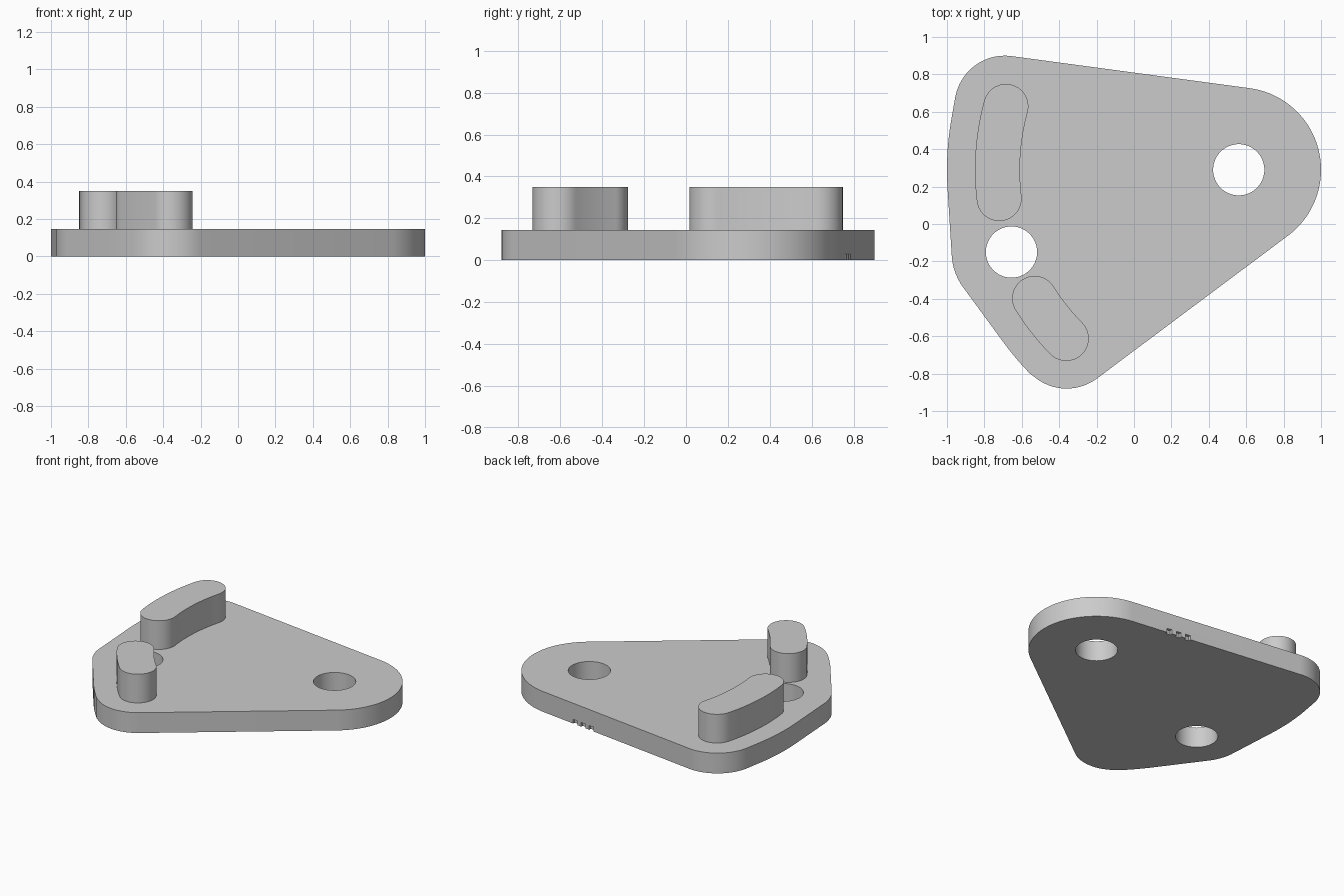
import bpy, bmesh, math
from mathutils import Vector
from mathutils.geometry import convex_hull_2d

cube = bpy.data.objects.get("Cube")
if cube:
    bpy.data.objects.remove(cube, do_unlink=True)

PLATE_TOP, LUG_TOP = 0.145, 0.35
PIVOT, SMALL_HOLE = Vector((0.56, 0.29)), Vector((-0.655, -0.15))
HOLE_R, LUG_R, RIM = 0.137, 0.12, 0.27
LUG_PATH_R = 1.29

grey = bpy.data.materials.new("plain grey")
grey.use_nodes = True
grey.diffuse_color = (0.6, 0.6, 0.6, 1)
grey.node_tree.nodes["Principled BSDF"].inputs["Base Color"].default_value = (0.6, 0.6, 0.6, 1)


def arc(centre, radius, start, end, steps=32):
    return [centre + radius * Vector((math.cos(a), math.sin(a)))
            for a in (start + (end - start) * i / steps for i in range(steps + 1))]


def circle(centre, radius, steps=72):
    return arc(centre, radius, 0, math.tau, steps)[:-1]


def prism(name, outline, z0, z1):
    """Extrude a counter-clockwise outline between two heights."""
    bm = bmesh.new()
    face = bm.faces.new([bm.verts.new((p.x, p.y, z0)) for p in outline])
    top = bmesh.ops.extrude_face_region(bm, geom=[face], use_keep_orig=True)
    moved = [v for v in top["geom"] if isinstance(v, bmesh.types.BMVert)]
    bmesh.ops.translate(bm, verts=moved, vec=(0, 0, z1 - z0))
    bmesh.ops.recalc_face_normals(bm, faces=bm.faces)
    mesh = bpy.data.meshes.new(name)
    bm.to_mesh(mesh)
    bm.free()
    mesh.materials.append(grey)
    obj = bpy.data.objects.new(name, mesh)
    bpy.context.collection.objects.link(obj)
    return obj


def activate(obj):
    bpy.ops.object.select_all(action='DESELECT')
    obj.select_set(True)
    bpy.context.view_layer.objects.active = obj


def cut(obj, cutter):
    activate(obj)
    mod = obj.modifiers.new("cut", 'BOOLEAN')
    mod.operation, mod.solver, mod.object = 'DIFFERENCE', 'EXACT', cutter
    bpy.ops.object.modifier_apply(modifier=mod.name)
    bpy.data.objects.remove(cutter, do_unlink=True)


def lug_outline(a0, a1):
    """Rounded slot shape that follows an arc about the pivot hole."""
    end0, end1 = (PIVOT + LUG_PATH_R * Vector((math.cos(a), math.sin(a))) for a in (a0, a1))
    return (arc(PIVOT, LUG_PATH_R + LUG_R, a0, a1, 24)
            + arc(end1, LUG_R, a1, a1 + math.pi)[1:]
            + arc(PIVOT, LUG_PATH_R - LUG_R, a1, a0, 24)[1:]
            + arc(end0, LUG_R, a0 + math.pi, a0 + math.tau)[1:-1])


def angle_to(x, y):
    return math.atan2(y - PIVOT.y, x - PIVOT.x) % math.tau


# Curved lugs on the plate
lugs = {"long_lug": ((-0.69, 0.63), (-0.73, 0.135)),
        "short_lug": ((-0.535, -0.40), (-0.36, -0.61))}
parts = []
cloud = circle(PIVOT, 0.44, 144) + circle(SMALL_HOLE, 0.32, 144)
for name, ends in lugs.items():
    a0, a1 = (angle_to(*e) for e in ends)
    parts.append(prism(name, lug_outline(a0, a1), PLATE_TOP, LUG_TOP))
    cloud += arc(PIVOT, LUG_PATH_R + RIM, a0, a1)
    outer = ends[0] if name == "long_lug" else ends[1]
    cloud += circle(Vector(outer), RIM)

# Base plate wrapped around the bosses
plate = prism("base_plate", [cloud[i] for i in convex_hull_2d(cloud)], 0, PLATE_TOP)
for name, centre in (("pivot_hole", PIVOT), ("small_hole", SMALL_HOLE)):
    cut(plate, prism(name, circle(centre, HOLE_R), -0.1, 0.3))

# Small notches in the lower back edge
for x in (0.20, 0.27, 0.34):
    y = 0.809 - 0.128 * x
    box = [Vector((x + dx, y + dy)) for dx, dy in
           ((-0.018, -0.02), (0.018, -0.02), (0.018, 0.05), (-0.018, 0.05))]
    cut(plate, prism("notch", box, -0.05, 0.03))

for obj in parts + [plate]:
    activate(obj)
    bpy.ops.object.shade_smooth_by_angle(angle=math.radians(30))
